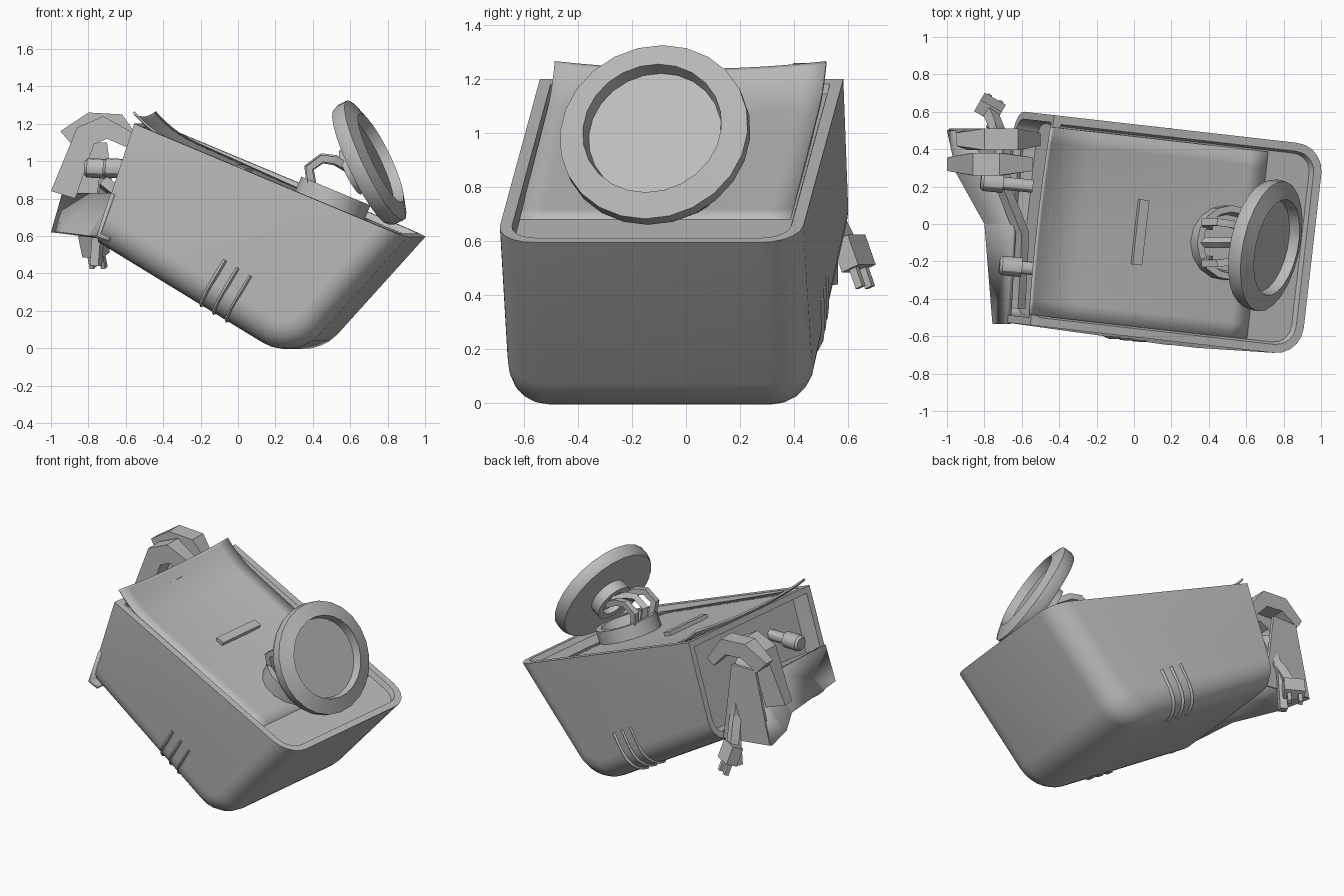
import bpy, bmesh, math
from mathutils import Matrix, Vector

cube = bpy.data.objects.get("Cube")
if cube:
    bpy.data.objects.remove(cube, do_unlink=True)

grey = bpy.data.materials.new("plain grey")
grey.use_nodes = True
grey.diffuse_color = (0.5, 0.5, 0.5, 1)
grey.node_tree.nodes["Principled BSDF"].inputs["Base Color"].default_value = (0.5, 0.5, 0.5, 1)

YAW = Matrix.Rotation(math.radians(-6.5), 4, 'Z')
WORLD = Matrix.Identity(4)


def finish(name, bm, mat=WORLD, angle=30):
    bmesh.ops.recalc_face_normals(bm, faces=bm.faces)
    bm.transform(mat)
    me = bpy.data.meshes.new(name)
    bm.to_mesh(me)
    bm.free()
    ob = bpy.data.objects.new(name, me)
    bpy.context.collection.objects.link(ob)
    me.materials.append(grey)
    bpy.ops.object.select_all(action='DESELECT')
    ob.select_set(True)
    bpy.context.view_layer.objects.active = ob
    bpy.ops.object.shade_smooth_by_angle(angle=math.radians(angle))
    return ob


def prism(points, y0, y1):
    """Extrude a side outline (x, z) from y0 to y1."""
    bm = bmesh.new()
    face = bm.faces.new([bm.verts.new((x, y0, z)) for x, z in points])
    ext = bmesh.ops.extrude_face_region(bm, geom=[face])["geom"]
    bmesh.ops.translate(bm, vec=(0, y1 - y0, 0),
                        verts=[v for v in ext if isinstance(v, bmesh.types.BMVert)])
    bmesh.ops.recalc_face_normals(bm, faces=bm.faces)
    return bm


def lathe(name, profile, centre, axis, steps=24):
    bm = bmesh.new()
    verts = [bm.verts.new((r, 0, h)) for r, h in profile]
    edges = [bm.edges.new(p) for p in zip(verts, verts[1:])]
    bmesh.ops.spin(bm, geom=verts + edges, cent=(0, 0, 0), axis=(0, 0, 1),
                   angle=math.tau, steps=steps)
    bmesh.ops.remove_doubles(bm, verts=bm.verts, dist=0.0005)
    turn = Vector(axis).to_track_quat('Z', 'Y').to_matrix().to_4x4()
    return finish(name, bm, Matrix.Translation(centre) @ turn)


def box(name, size, mat):
    bm = bmesh.new()
    bmesh.ops.create_cube(bm, size=1)
    bmesh.ops.scale(bm, vec=size, verts=bm.verts)
    return finish(name, bm, mat)


def sweep(name, path, radius, mat=WORLD):
    """Square-section bar following a path."""
    cu = bpy.data.curves.new(name, 'CURVE')
    cu.dimensions = '3D'
    cu.bevel_depth = radius
    cu.bevel_resolution = 0
    cu.use_fill_caps = True
    sp = cu.splines.new('POLY')
    sp.points.add(len(path) - 1)
    for p, co in zip(sp.points, path):
        p.co = (*(mat @ Vector(co)), 1)
    tmp = bpy.data.objects.new(name, cu)
    bpy.context.collection.objects.link(tmp)
    bpy.context.view_layer.update()
    me = bpy.data.meshes.new_from_object(tmp.evaluated_get(bpy.context.evaluated_depsgraph_get()))
    bm = bmesh.new()
    bm.from_mesh(me)
    bpy.data.objects.remove(tmp)
    bpy.data.meshes.remove(me)
    return finish(name, bm)


# Body: tilted tub, first the low edge rounded, then the side edges
A, B, C, D = (-0.49, 1.2), (0.965, 0.595), (0.36, -0.075), (-0.7, 0.567)
LOW, HIGH, R = -0.6, 0.53, 0.15
slope = math.atan2(A[1] - B[1], B[0] - A[0])
along = Vector((math.cos(slope), 0, -math.sin(slope)))
up = Vector((math.sin(slope), 0, math.cos(slope)))
corner = Vector((A[0], 0, A[1]))
foot = Vector((D[0], 0, D[1]))

bm = prism([A, B, C, D], LOW, HIGH)
lowest = [v for v in bm.verts if v.co.z < 0]
for v in lowest:
    v.co.y -= 0.03
low_edge = [e for e in bm.edges if all(v in lowest for v in e.verts)]
bmesh.ops.bevel(bm, geom=low_edge, offset=0.2, offset_type='OFFSET',
                segments=6, profile=0.5, affect='EDGES')
bm.normal_update()
sides = [f for f in bm.faces if abs(f.normal.y) > 0.9]
side_edges = [e for f in sides for e in f.edges
              if min((v.co - corner).dot(up) for v in e.verts) < -0.1
              and max(v.co.x for v in e.verts) > -0.45]
bmesh.ops.bevel(bm, geom=side_edges, offset=R, offset_type='OFFSET',
                segments=5, profile=0.5, affect='EDGES', clamp_overlap=True)
bmesh.ops.recalc_face_normals(bm, faces=bm.faces)
bm.normal_update()
top = max(bm.faces, key=lambda f: f.normal.dot(up))
end = min(bm.faces, key=lambda f: f.normal.x)
for face, wall, depth in ((top, 0.045, 0.035), (end, 0.04, 0.12)):
    bmesh.ops.inset_region(bm, faces=[face], thickness=wall, use_even_offset=True)
    bmesh.ops.inset_region(bm, faces=[face], thickness=0.012, depth=-depth, use_even_offset=True)
finish("body", bm, YAW, 35)

# Lid sheet: dished across, flaring up at the high end
bm = bmesh.new()
ROWS, COLS = 20, 12
grid = []
for i in range(ROWS + 1):
    s = -0.03 + 1.3 * (i / ROWS) ** 1.5
    flare = max(0, 1 - (s + 0.03) / 0.27) ** 2
    row = []
    for j in range(COLS + 1):
        w = 2 * j / COLS - 1
        h = -0.034 + 0.063 * flare + 0.03 * w * w * max(0, 1 - s / 1.2)
        p = corner + along * s + up * h
        row.append(bm.verts.new((p.x, -0.04 + 0.505 * w, p.z)))
    grid.append(row)
for i in range(ROWS):
    for j in range(COLS):
        bm.faces.new((grid[i][j], grid[i + 1][j], grid[i + 1][j + 1], grid[i][j + 1]))
lid = finish("lid", bm, YAW)
lid.modifiers.new("thickness", 'SOLIDIFY').thickness = 0.012

# Raised bar on the lid
bar_at = corner + along * 0.58 - up * 0.025 + Vector((0, -0.04, 0))
box("lid_bar", (0.055, 0.35, 0.035),
    YAW @ Matrix.Translation(bar_at) @ Matrix.Rotation(slope, 4, 'Y'))

# Three grip ribs on each side, wrapping under the bottom corner
floor_dir = (Vector((C[0], 0, C[1])) - foot).normalized()
inward = Vector((-floor_dir.z, 0, floor_dir.x))
for side, edge, sign in (("front", LOW - 0.012, 1), ("back", HIGH - 0.018, -1)):
    for k in range(3):
        base = foot + floor_dir * (0.65 + 0.08 * k)
        path = [base + inward * 0.28 + Vector((0, edge + 0.006, 0))]
        for s in range(6):
            a = s / 5 * math.pi / 2
            path.append(base + inward * (R - R * math.sin(a))
                        + Vector((0, edge + sign * (R - R * math.cos(a)), 0)))
        sweep(f"{side}_rib_{k + 1}", path, 0.013, YAW)

# Round head with a dished face and rear hub
axis = Vector((0.87, -0.19, 0.42)).normalized()
head = Vector((0.715, -0.115, 0.995))
lathe("round_head", [(0, 0), (0.25, 0), (0.262, 0.055), (0.355, 0.022),
                     (0.355, -0.03), (0.34, -0.06), (0.13, -0.06), (0.13, -0.13),
                     (0.09, -0.13), (0.09, -0.09), (0, -0.09)], head, axis)

# Cup on the lid
cup = Vector((0.5, -0.1, 0.785))
lathe("lid_cup", [(0.2, -0.06), (0.2, 0.06), (0.165, 0.06), (0.15, -0.01), (0, -0.01)],
      cup, up, 16)

# Bent arms joining cup and head
hub = head - axis * 0.11
for k in (-1, 0, 1):
    sway = Vector((0, k * 0.1, 0))
    path = [cup + Vector((-0.1, 0, 0.04)) + sway * 0.9,
            cup + Vector((-0.12, 0, 0.18)) + sway * 1.1,
            cup + Vector((-0.05, 0, 0.23)) + sway * 1.1,
            cup + Vector((0.02, 0, 0.22)) + sway,
            hub + sway * 0.6]
    sweep(f"arm_{k + 2}", path, 0.028)

# Two cord hooks on the end
hooks = [("front_hook", 0.26, 0.38,
          [(-1, 0.84), (-0.86, 1.18), (-0.72, 1.24), (-0.54, 1.14),
           (-0.54, 1.05), (-0.7, 1.12), (-0.77, 1.09), (-0.87, 0.8)]),
         ("back_hook", 0.395, 0.51,
          [(-0.95, 1.16), (-0.8, 1.26), (-0.62, 1.25), (-0.5, 1.08),
           (-0.55, 1.04), (-0.65, 1.15), (-0.77, 1.16), (-0.89, 1.09)])]
for name, y0, y1, outline in hooks:
    bm = prism(outline, y0, y1)
    for v in bm.verts:
        if v.co.x < -0.93 or v.co.x > -0.6:
            v.co.y += ((y0 + y1) / 2 - v.co.y) * 0.4
    finish(name, bm)

# Sloped flap along the foot of the end, splaying out towards the back
bm = bmesh.new()
strips = []
for y, x_foot, x_top in ((-0.535, -0.757, -0.68), (0, -0.8, -0.65),
                         (0.27, -0.95, -0.76), (0.5, -1, -0.94)):
    inner = -0.69 + 0.1 * (y + 0.53)
    strips.append([bm.verts.new(p) for p in
                   ((inner, y, 0.57), (x_foot, y, 0.6 + 0.02 * (y > 0)), (x_top, y, 0.83))])
for a, b in zip(strips, strips[1:]):
    for i in range(2):
        bm.faces.new((a[i], a[i + 1], b[i + 1], b[i]))
flap = finish("end_flap", bm, angle=5)
flap.modifiers.new("thickness", 'SOLIDIFY').thickness = 0.025

# Upright plate closing the back of the flap
finish("flap_side", prism([(-0.99, 0.62), (-0.64, 0.58), (-0.7, 1.1), (-0.88, 1.1)], 0.49, 0.51))

# Knobs in the end recess
for name, at in (("front_knob", (-0.62, -0.23, 0.96)), ("back_knob", (-0.72, 0.22, 0.96))):
    lathe(name, [(0, 0.1), (0.04, 0.1), (0.052, 0.085), (0.052, -0.02),
                 (0.035, -0.02), (0.035, -0.18), (0, -0.18)], at, (-1, 0.1, 0.05), 12)

# Cord, hanging strap and plug
sweep("cord", [(-0.62, -0.45, 0.76), (-0.6, -0.05, 0.8), (-0.7, 0.2, 0.88),
               (-0.7, 0.42, 0.86), (-0.74, 0.53, 0.72), (-0.77, 0.6, 0.58)], 0.04)
sweep("strap", [(-0.7, 0.42, 0.98), (-0.74, 0.53, 0.7), (-0.76, 0.53, 0.44)], 0.035)
plug = (Matrix.Translation((-0.77, 0.62, 0.555)) @ Matrix.Rotation(math.radians(-30), 4, 'Z')
        @ Matrix.Rotation(math.radians(22), 4, 'X'))
box("plug", (0.13, 0.075, 0.12), plug)
for k, side in ((-1, "left"), (1, "right")):
    box(f"plug_prong_{side}", (0.025, 0.03, 0.08),
        plug @ Matrix.Translation((k * 0.035, 0, -0.095)))
